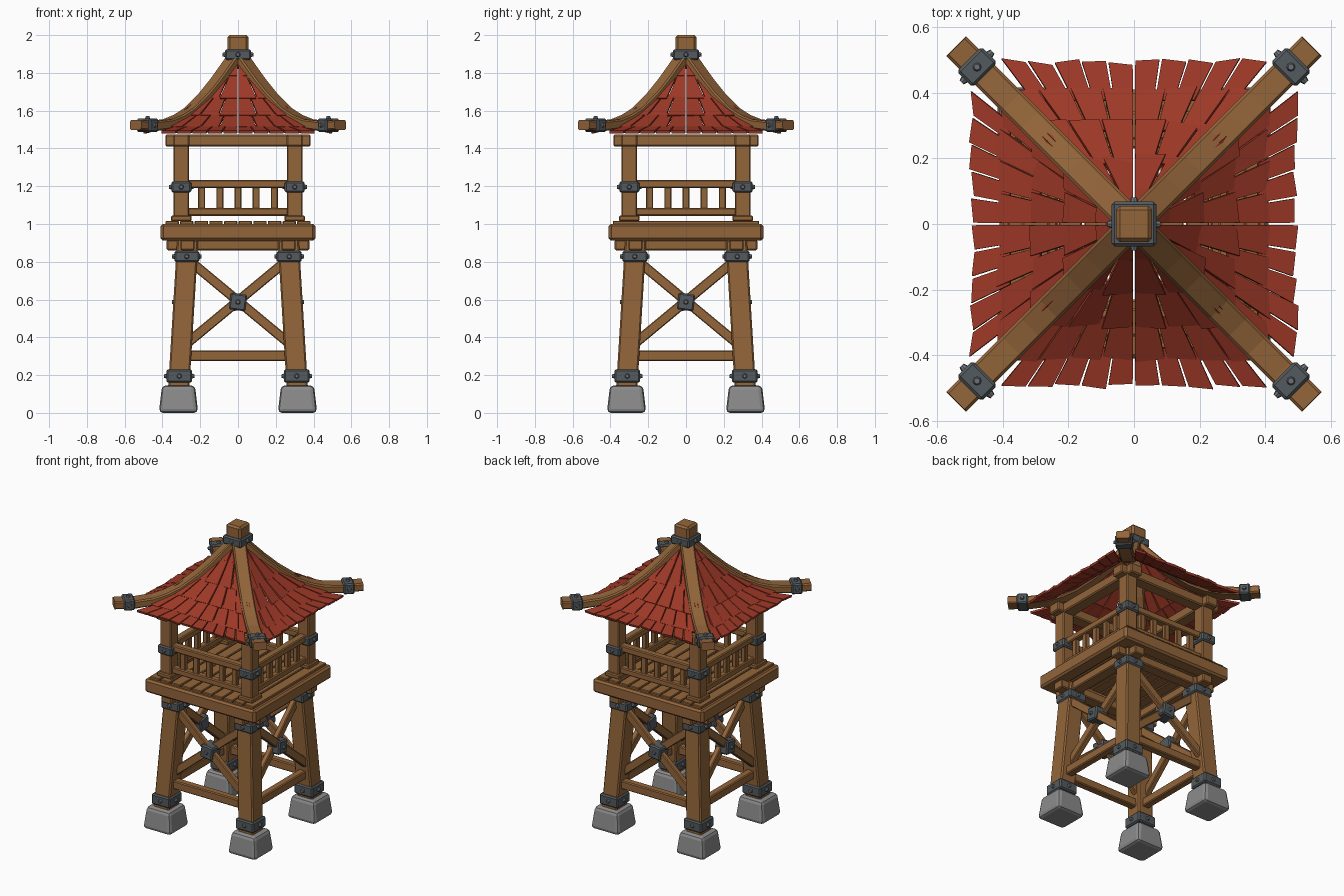
import bpy, bmesh, math, random
from mathutils import Matrix, Vector

if "Cube" in bpy.data.objects:
    bpy.data.objects.remove(bpy.data.objects["Cube"])

random.seed(4)


def material(name, rgb):
    m = bpy.data.materials.new(name)
    m.diffuse_color = (*rgb, 1)
    m.use_nodes = True
    m.node_tree.nodes["Principled BSDF"].inputs["Base Color"].default_value = m.diffuse_color
    return m


WOOD = material("brown wood", (0.29, 0.13, 0.042))
TILE = material("red tile", (0.34, 0.04, 0.02))
IRON = material("dark iron", (0.088, 0.102, 0.112))
BOLT = material("bolt grey", (0.15, 0.165, 0.18))
STONE = material("grey stone", (0.26, 0.26, 0.26))


def finish(name, bm, mat):
    bmesh.ops.recalc_face_normals(bm, faces=bm.faces)
    me = bpy.data.meshes.new(name)
    bm.to_mesh(me)
    bm.free()
    me.materials.append(mat)
    ob = bpy.data.objects.new(name, me)
    bpy.context.collection.objects.link(ob)


def add_box(bm, mat, size, bevel=0.006, taper=1.0, segs=1):
    """Bevelled box of full size, top scaled by taper, placed by a matrix."""
    t = bmesh.new()
    bmesh.ops.create_cube(t, size=1)
    for v in t.verts:
        k = taper if v.co.z > 0 else 1
        v.co = Vector((v.co.x * size[0] * k, v.co.y * size[1] * k, v.co.z * size[2]))
    bmesh.ops.bevel(t, geom=t.edges[:], offset=bevel, segments=segs, profile=0.5, affect='EDGES')
    t.transform(mat)
    me = bpy.data.meshes.new("tmp")
    t.to_mesh(me)
    t.free()
    bm.from_mesh(me)
    bpy.data.meshes.remove(me)


def T(x, y, z):
    return Matrix.Translation((x, y, z))


def RZ(k):
    return Matrix.Rotation(k * math.pi / 2, 4, 'Z')


def along(p, q, side=(0, 1, 0)):
    """Matrix with z along p->q and y near side; also returns the length."""
    p, q = Vector(p), Vector(q)
    z = (q - p).normalized()
    x = Vector(side).cross(z).normalized()
    y = z.cross(x)
    m = Matrix((x, y, z)).transposed().to_4x4()
    return T(*((p + q) / 2)) @ m, (q - p).length


def four(name, mat, boxes):
    """boxes: list of (matrix, size, extra args), repeated on all four sides."""
    bm = bmesh.new()
    for k in range(4):
        for m, size, kw in boxes:
            add_box(bm, RZ(k) @ m, size, **kw)
    finish(name, bm, mat)


bolts = []  # (position, outward direction), repeated four times at the end


def iron_band(name, c, z, w, h):
    four(name, IRON, [(T(c, -c, z), (w, w, h), dict(bevel=0.008))])
    for d in ((1, 0), (-1, 0), (0, 1), (0, -1)):
        bolts.append(((c + d[0] * w / 2, -c + d[1] * w / 2, z), (d[0], d[1], 0)))


# Footing stones, splayed legs and their bands
four("footing_stone", STONE, [(T(0.315, -0.315, 0.073), (0.208, 0.208, 0.146),
                               dict(bevel=0.022, taper=0.84, segs=2))])
m, L = along((0.314, -0.314, 0.13), (0.266, -0.266, 0.915))
four("leg", WOOD, [(m, (0.112, 0.112, L), dict(bevel=0.008))])
iron_band("leg_lower_band", 0.311, 0.195, 0.135, 0.07)
iron_band("leg_upper_band", 0.271, 0.828, 0.132, 0.06)

# Cross braces with centre plates, and low tie beams
braces = []
for s, dy in ((1, -0.016), (-1, 0.016)):
    m, L = along((-0.265 * s, -0.274 + dy, 0.812), (0.29 * s, -0.300 + dy, 0.352))
    braces.append((m, (0.052, 0.036, L), dict(bevel=0.005)))
four("cross_brace", WOOD, braces)
four("brace_plate", IRON, [(T(0, -0.29, 0.587) @ Matrix.Rotation(math.radians(8), 4, 'Y'),
                            (0.088, 0.095, 0.088), dict(bevel=0.008))])
bolts.append(((0, -0.337, 0.587), (0, -1, 0)))
four("low_tie_beam", WOOD, [(T(0, -0.303, 0.302), (0.54, 0.05, 0.056), {})])

# Platform: support beams, rim and floor planks
four("platform_support_beam", WOOD, [(T(0, -0.268, 0.889), (0.755, 0.075, 0.056), {})])
four("platform_rim", WOOD, [(T(0.0, -0.362, 0.957), (0.815, 0.096, 0.088), dict(bevel=0.012))])
bm = bmesh.new()
n = 10
for i in range(n):
    w = 0.775 / n
    add_box(bm, T(-0.3875 + (i + 0.5) * w, 0, 1.002), (w - 0.007, 0.775, 0.03), bevel=0.004)
finish("floor_planks", bm, WOOD)

# Corner posts, rails and balusters
four("post_base", WOOD, [(T(0.3, -0.3, 1.03), (0.11, 0.11, 0.03), {})])
four("corner_post", WOOD, [(T(0.3, -0.3, 1.235), (0.082, 0.082, 0.44), {})])
iron_band("post_band", 0.3, 1.196, 0.105, 0.058)
four("railing", WOOD,
     [(T(0, -0.3, 1.064), (0.54, 0.045, 0.042), {}), (T(0, -0.3, 1.212), (0.54, 0.05, 0.044), {})] +
     [(T(x * 0.096, -0.3, 1.137), (0.037, 0.03, 0.13), dict(bevel=0.004)) for x in range(-2, 3)])
four("roof_beam", WOOD, [(T(0, -0.3, 1.442), (0.77, 0.085, 0.064), dict(bevel=0.007))])

# Curved hip rafters: chamfered section swept along a path
path = [(0.02, 1.875), (0.06, 1.818), (0.11, 1.748), (0.17, 1.673), (0.25, 1.592),
        (0.31, 1.553), (0.37, 1.529), (0.45, 1.519), (0.542, 1.524)]
pts = [Vector((d * math.sqrt(2), 0, z)) for d, z in path]
a, b, c = 0.0425, 0.026, 0.008
section = [(a, b - c), (a - c, b), (c - a, b), (-a, b - c), (-a, c - b), (c - a, -b), (a - c, -b), (a, c - b)]
bm = bmesh.new()
for k in range(4):
    R = Matrix.Rotation(math.pi / 4 + k * math.pi / 2, 4, 'Z')
    rings = []
    for i, p in enumerate(pts):
        t = (pts[min(i + 1, len(pts) - 1)] - pts[max(i - 1, 0)]).normalized()
        nrm = Vector((-t.z, 0, t.x))
        rings.append([bm.verts.new(R @ (p + nrm * v + Vector((0, u, 0)))) for u, v in section])
    for r, s in zip(rings, rings[1:]):
        for j in range(8):
            bm.faces.new((r[j], r[j - 1], s[j - 1], s[j]))
    bm.faces.new(rings[0])
    bm.faces.new(rings[-1])
finish("hip_rafter", bm, WOOD)
diag = Matrix.Rotation(math.pi / 4, 4, 'Z')
four("hip_band", IRON, [(diag @ T(0.677, 0, 1.523), (0.068, 0.106, 0.07), dict(bevel=0.008))])
bolts.append((diag @ Vector((0.677, 0, 1.558)), (0, 0, 1)))
for s in (1, -1):
    bolts.append((diag @ Vector((0.677, 0.053 * s, 1.523)), diag @ Vector((0, s, 0))))

# King post and its collar
bm = bmesh.new()
add_box(bm, T(0, 0, 1.91), (0.11, 0.11, 0.18), bevel=0.012)
finish("king_post", bm, WOOD)
bm = bmesh.new()
add_box(bm, T(0, 0, 1.897), (0.136, 0.136, 0.056), bevel=0.008)
finish("king_post_collar", bm, IRON)
bolts.append(((0, -0.068, 1.897), (0, -1, 0)))

# Roof tiles: fanned rows following the concave slope
slope = [(0.03, 1.868), (0.1, 1.768), (0.2, 1.648), (0.31, 1.553), (0.405, 1.496), (0.5, 1.470)]


def roof_z(d):
    for (d0, z0), (d1, z1) in zip(slope, slope[1:]):
        if d <= d1 or d1 == slope[-1][0]:
            return z0 + (z1 - z0) * (d - d0) / (d1 - d0)


rows = [(0.035, 0.1, 2, 1.0), (0.08, 0.2, 4, 1.0), (0.175, 0.305, 6, 1.0),
        (0.28, 0.405, 8, 0.97), (0.375, 0.492, 10, 0.83)]
bm = bmesh.new()
for k in range(4):
    for top, low, n, spread in rows:
        for i in range(n):
            dl = low + random.uniform(-0.007, 0.005)
            skew = random.uniform(-0.006, 0.006)
            u0, u1 = [(-1 + 2 * (i + e) / n) * spread for e in (0, 1)]
            g = 0.004
            zl, zt = roof_z(low) + 0.008, roof_z(top) - 0.004
            nrm = Vector((0, -(zt - zl), low - top)).normalized() * 0.015
            base = [Vector((u0 * low + g, -dl - skew, zl)), Vector((u1 * low - g, -dl + skew, zl)),
                    Vector((u1 * top - g * 0.6, -top, zt)), Vector((u0 * top + g * 0.6, -top, zt))]
            lo = [bm.verts.new(RZ(k) @ p) for p in base]
            hi = [bm.verts.new(RZ(k) @ (p + nrm)) for p in base]
            bm.faces.new(lo)
            bm.faces.new(hi)
            for j in range(4):
                bm.faces.new((lo[j - 1], lo[j], hi[j], hi[j - 1]))
finish("roof_tiles", bm, TILE)

# Bolt heads on every iron part
bm = bmesh.new()
for k in range(4):
    for p, d in bolts:
        q = Vector(d).to_track_quat('Z', 'Y').to_matrix().to_4x4()
        bmesh.ops.create_cone(bm, cap_ends=True, segments=8, radius1=0.015, radius2=0.009, depth=0.018,
                              matrix=RZ(k) @ T(*p) @ q @ T(0, 0, 0.004))
finish("bolts", bm, BOLT)
